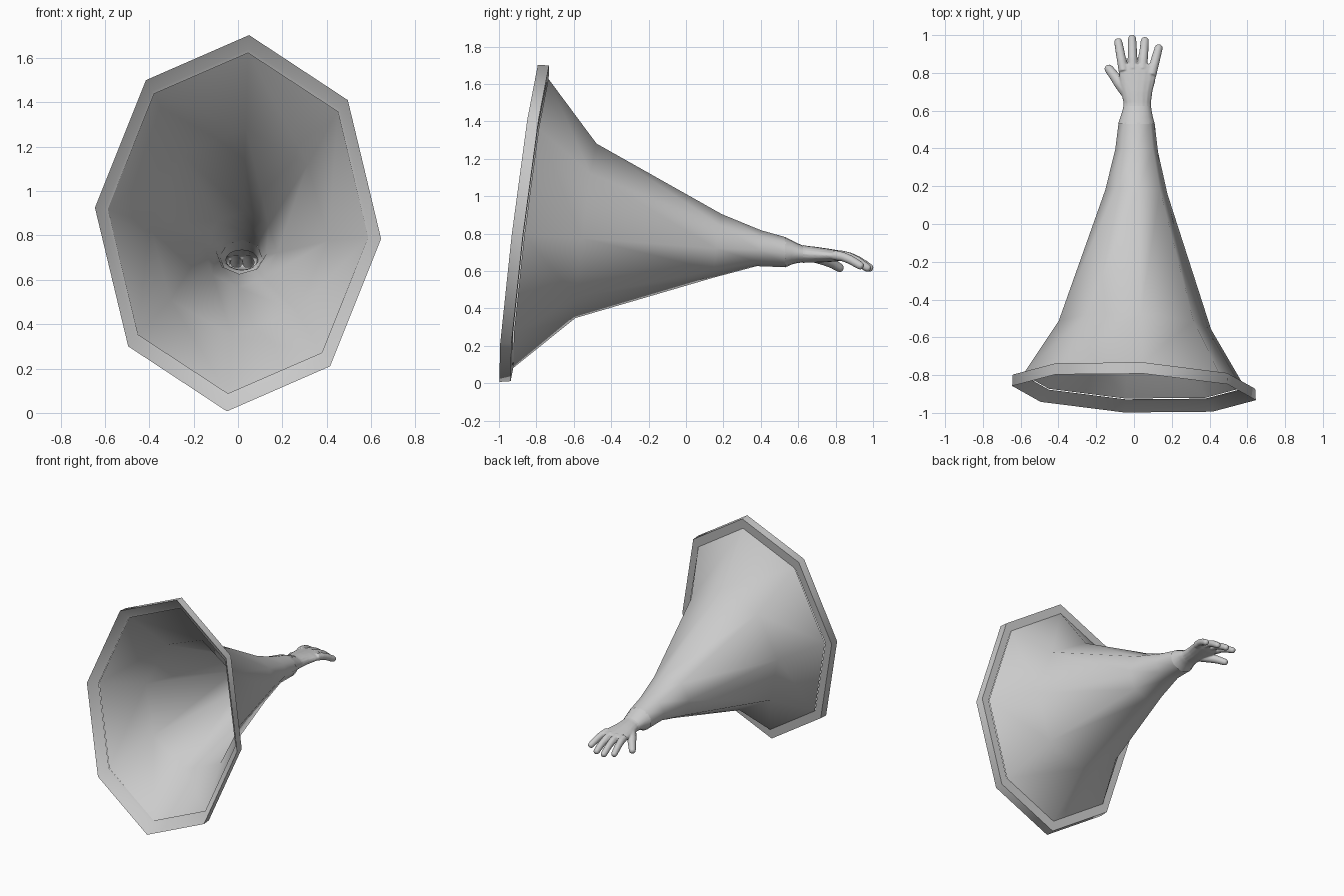
import bpy, bmesh, math
from mathutils import Vector

if "Cube" in bpy.data.objects:
    bpy.data.objects.remove(bpy.data.objects["Cube"])

# Skewed octagon shared by the hem and the sleeve (half of it; the rest is point-symmetric)
HALF = [(0.05, 0.848), (0.495, 0.555), (0.645, -0.07), (0.415, -0.645)]
OCT = HALF + [(-x, -z) for x, z in HALF]


def oct_ring(y, sx, sz, cx=0.0, cz=0.855, tilt=1.0):
    """Scaled octagon leaning back like the mouth of the sleeve."""
    return [(cx + x * sx, y + tilt * (0.124 * z * sz - 0.045 * x * sx), cz + z * sz) for x, z in OCT]


def oval(y, hw, hh, cx, cz, n=16):
    return [(cx + hw * math.cos(2 * math.pi * i / n), y, cz + hh * math.sin(2 * math.pi * i / n))
            for i in range(n)]


def add_loft(bm, rings, cap=False, loop=False):
    vs = [[bm.verts.new(p) for p in r] for r in rings]
    n = len(vs[0])
    for k in range(len(vs) if loop else len(vs) - 1):
        a, b = vs[k], vs[(k + 1) % len(vs)]
        for i in range(n):
            j = (i + 1) % n
            bm.faces.new((a[i], a[j], b[j], b[i]))
    if cap:
        bm.faces.new(vs[0])
        bm.faces.new(vs[-1])


def finish(bm, name, angle):
    bmesh.ops.recalc_face_normals(bm, faces=bm.faces[:])
    me = bpy.data.meshes.new(name)
    bm.to_mesh(me)
    bm.free()
    ob = bpy.data.objects.new(name, me)
    bpy.context.collection.objects.link(ob)
    bpy.ops.object.select_all(action='DESELECT')
    ob.select_set(True)
    bpy.context.view_layer.objects.active = ob
    bpy.ops.object.shade_smooth_by_angle(angle=math.radians(angle))
    return ob


def add_tube(bm, pts, radii, n=12):
    """Rounded finger following a short path."""
    pts = [Vector(p) for p in pts]
    end = (pts[-1] - pts[-2]).normalized()
    r = radii[-1]
    pts += [pts[-1] + end * r * 0.6, pts[-1] + end * r * 0.95]
    radii = list(radii) + [r * 0.85, r * 0.4]
    rings = []
    for i, p in enumerate(pts):
        d = (pts[min(i + 1, len(pts) - 1)] - pts[max(i - 1, 0)]).normalized()
        u = d.cross(Vector((0, 0, 1))).normalized()
        v = u.cross(d)
        rings.append([p + radii[i] * (math.cos(t) * u + math.sin(t) * v)
                      for t in (2 * math.pi * k / n for k in range(n))])
    add_loft(bm, rings, cap=True)


# Hem band around the sleeve opening, its front face sloping in to the sleeve
bm = bmesh.new()
add_loft(bm, [oct_ring(-0.895, 1, 1), oct_ring(-0.835, 0.995, 0.995),
              oct_ring(-0.835, 0.91, 0.905), oct_ring(-0.845, 0.93, 0.925)], loop=True)
finish(bm, "sleeve_hem", 58)

# Wide flaring sleeve, open at both ends
bm = bmesh.new()
add_loft(bm, [oct_ring(-0.83, 0.91, 0.912),
              oct_ring(-0.535, 0.625, 0.55, 0.005, 0.815),
              oct_ring(0.17, 0.255, 0.20, 0.012, 0.735),
              oct_ring(0.39, 0.175, 0.113, 0.014, 0.722),
              oct_ring(0.535, 0.148, 0.094, 0.014, 0.70, 0.3)])
finish(bm, "sleeve", 70)

# Flared wrist opening
bm = bmesh.new()
add_loft(bm, [oval(0.53, 0.097, 0.081, 0.013, 0.70), oval(0.565, 0.086, 0.065, 0.014, 0.70),
              oval(0.595, 0.078, 0.053, 0.016, 0.696), oval(0.63, 0.072, 0.044, 0.017, 0.69)])
finish(bm, "wrist", 70)

# Hand: palm, four fingers and thumb fused by a remesh
bm = bmesh.new()
add_loft(bm, [oval(0.59, 0.076, 0.052, 0.016, 0.695), oval(0.64, 0.073, 0.046, 0.017, 0.69),
              oval(0.70, 0.083, 0.042, 0.015, 0.687), oval(0.76, 0.095, 0.036, 0.018, 0.684),
              oval(0.81, 0.102, 0.030, 0.020, 0.682), oval(0.845, 0.092, 0.023, 0.018, 0.682)], cap=True)
for (bx, by), (tx, ty), tz in [((-0.055, 0.81), (-0.083, 0.962), 0.632),
                               ((-0.006, 0.82), (-0.010, 0.980), 0.618),
                               ((0.044, 0.82), (0.057, 0.968), 0.618),
                               ((0.092, 0.79), (0.130, 0.930), 0.630)]:
    path = [(bx + (tx - bx) * f, by + (ty - by) * f, 0.686 + (tz - 0.686) * f ** 1.7)
            for f in (0, 0.35, 0.65, 1)]
    add_tube(bm, path, [0.027, 0.025, 0.024, 0.022])
add_tube(bm, [(-0.03, 0.69, 0.68), (-0.075, 0.745, 0.66), (-0.105, 0.785, 0.64), (-0.132, 0.820, 0.618)],
         [0.036, 0.032, 0.027, 0.024])
hand = finish(bm, "hand", 180)
rm = hand.modifiers.new("fuse", 'REMESH')
rm.mode = 'VOXEL'
rm.voxel_size = 0.005
rm.use_smooth_shade = True
sm = hand.modifiers.new("soften", 'SMOOTH')
sm.factor = 0.5
sm.iterations = 3
for name in [m.name for m in hand.modifiers]:
    bpy.ops.object.modifier_apply(modifier=name)

# Open the hand into the hollow wrist
bm = bmesh.new()
bm.from_mesh(hand.data)
bmesh.ops.bisect_plane(bm, geom=bm.verts[:] + bm.edges[:] + bm.faces[:], plane_co=(0, 0.625, 0),
                       plane_no=(0, 1, 0), clear_inner=True)
bm.to_mesh(hand.data)
bm.free()
